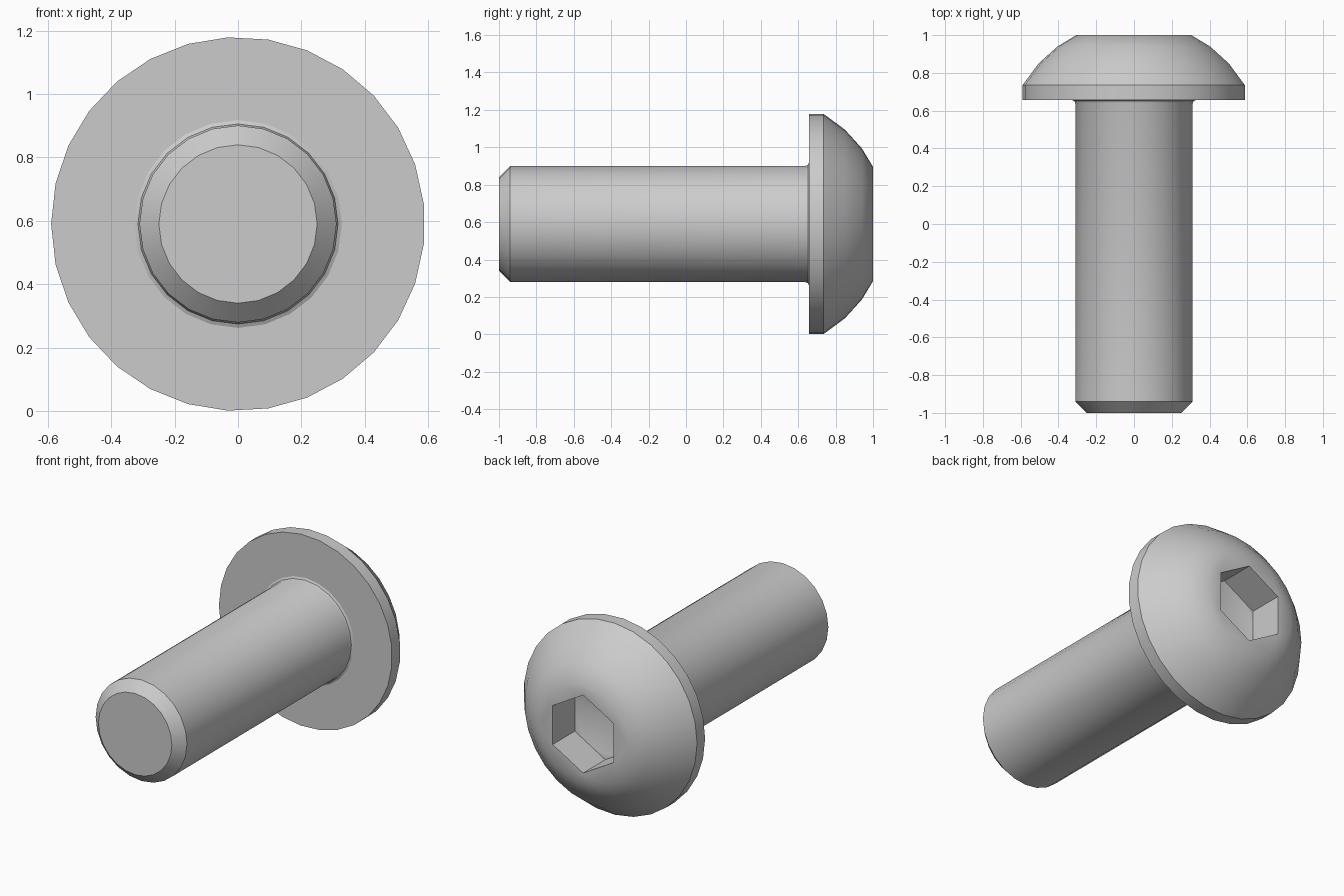
import bpy, bmesh, math
from mathutils import Vector

cube = bpy.data.objects.get("Cube")
if cube:
    bpy.data.objects.remove(cube, do_unlink=True)

AXIS_Z = 0.59      # height of the screw axis
HEX_FLATS = 0.415  # socket width across flats
SOCKET_Y = 0.785   # socket depth position
CONE_Y = 0.67      # drill point inside the socket

steel = bpy.data.materials.new("light_grey_steel")
steel.use_nodes = True
GREY = (0.6, 0.6, 0.6, 1)
steel.diffuse_color = GREY
steel.node_tree.nodes["Principled BSDF"].inputs["Base Color"].default_value = GREY


def ring(bm, radius, y, sides, start=math.pi):
    """Closed loop of vertices around the screw axis."""
    turns = [start + 2 * math.pi * i / sides for i in range(sides)]
    return [bm.verts.new((radius * math.cos(a), y, AXIS_Z + radius * math.sin(a)))
            for a in turns]


def bridge(bm, a, b):
    n = len(a)
    for i in range(n):
        j = (i + 1) % n
        bm.faces.new((a[i], a[j], b[j], b[i]))


def lathe(bm, profile, sides):
    """Sweep (radius, y) points round the axis; returns first and last loops."""
    loops = [ring(bm, r, y, sides) for r, y in profile]
    for a, b in zip(loops, loops[1:]):
        bridge(bm, a, b)
    return loops[0], loops[-1]


def fill_between(bm, outer, inner):
    """Flat face with a hole between two loops of different side counts."""
    edges = []
    for loop in (outer, inner):
        for i, v in enumerate(loop):
            w = loop[(i + 1) % len(loop)]
            edges.append(bm.edges.get((v, w)) or bm.edges.new((v, w)))
    bmesh.ops.triangle_fill(bm, use_beauty=True, edges=edges, normal=Vector((0, 1, 0)))


def finish(bm, name):
    bmesh.ops.recalc_face_normals(bm, faces=bm.faces[:])
    mesh = bpy.data.meshes.new(name)
    bm.to_mesh(mesh)
    bm.free()
    mesh.materials.append(steel)
    obj = bpy.data.objects.new(name, mesh)
    bpy.context.collection.objects.link(obj)
    bpy.ops.object.select_all(action='DESELECT')
    obj.select_set(True)
    bpy.context.view_layer.objects.active = obj
    bpy.ops.object.shade_smooth_by_angle(angle=math.radians(32))


# Domed head with a flat underside and a short straight rim
bm = bmesh.new()
under, crown = lathe(bm, [(0.59, 0.657), (0.59, 0.735), (0.505, 0.85),
                          (0.405, 0.94), (0.305, 1.0)], 29)
bm.faces.new(under)

# Hexagonal socket, points up and down, with a conical bottom
corner = HEX_FLATS / math.sqrt(3)
mouth = ring(bm, corner, 1.0, 6, math.pi / 2)
floor = ring(bm, corner, SOCKET_Y, 6, math.pi / 2)
fill_between(bm, crown, mouth)
bridge(bm, mouth, floor)
cone = ring(bm, HEX_FLATS * 0.49, SOCKET_Y, 24)
fill_between(bm, floor, cone)
tip = bm.verts.new((0, CONE_Y, AXIS_Z))
for i, v in enumerate(cone):
    bm.faces.new((v, cone[(i + 1) % len(cone)], tip))
finish(bm, "head")

# Plain shank with a chamfered end and a small fillet under the head
bm = bmesh.new()
end, root = lathe(bm, [(0.25, -1.0), (0.311, -0.94), (0.311, 0.638),
                       (0.316, 0.651), (0.328, 0.657)], 24)
bm.faces.new(end)
bm.faces.new(root)
finish(bm, "shank")
